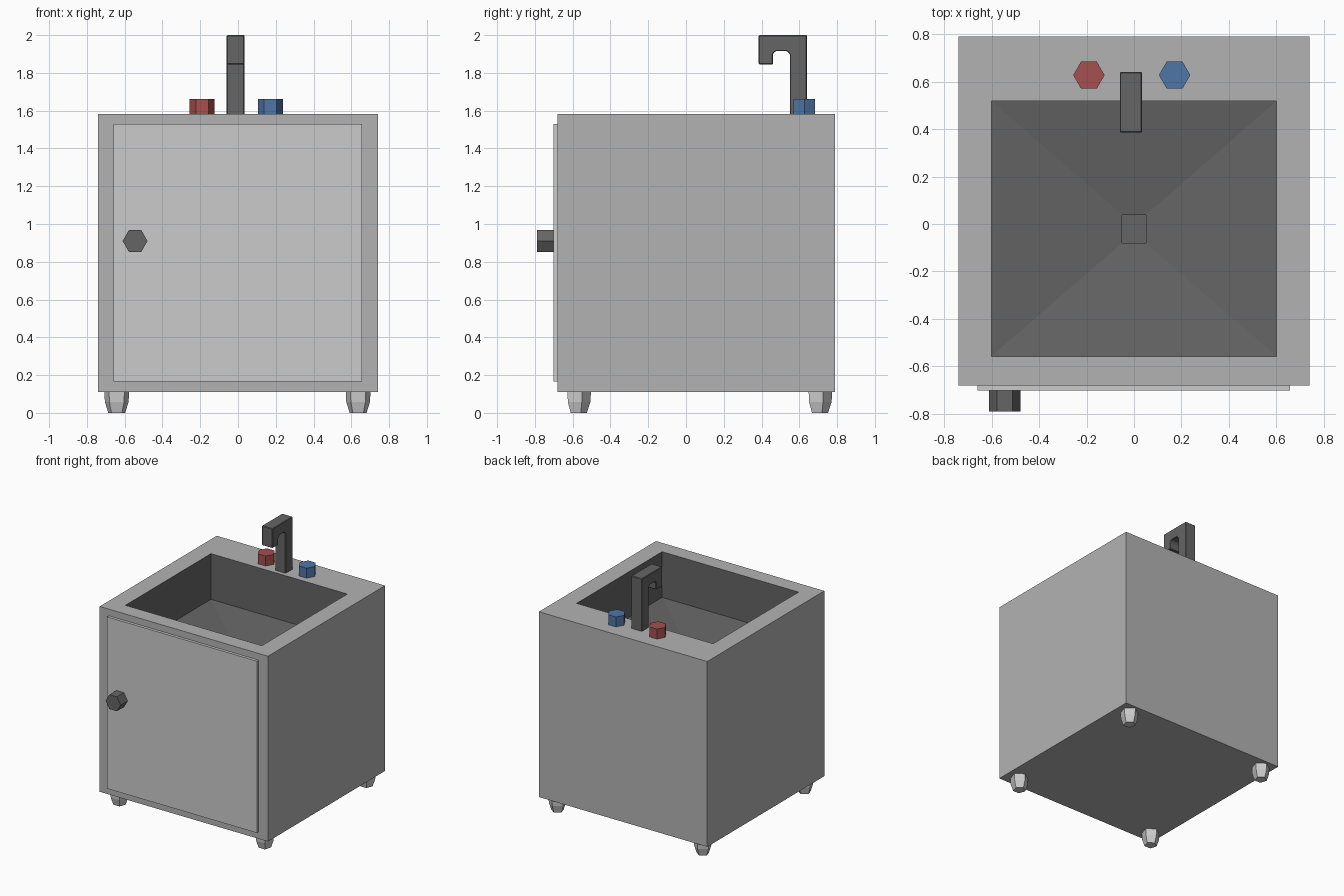
import bpy, bmesh
from math import cos, sin, tau

if "Cube" in bpy.data.objects:
    bpy.data.objects.remove(bpy.data.objects["Cube"])


def material(name, rgb):
    m = bpy.data.materials.new(name)
    m.diffuse_color = (*rgb, 1)
    m.use_nodes = True
    m.node_tree.nodes["Principled BSDF"].inputs["Base Color"].default_value = m.diffuse_color
    return m


DARK = material("dark_metal", (0.13, 0.13, 0.13))
RED = material("hot_red", (0.38, 0.08, 0.08))
BLUE = material("cold_blue", (0.08, 0.18, 0.38))


def loft(name, rings, mat=None):
    """Skin a list of equal-length point rings and cap both ends."""
    bm = bmesh.new()
    loops = [[bm.verts.new(p) for p in ring] for ring in rings]
    for a, b in zip(loops, loops[1:]):
        for i in range(len(a)):
            j = (i + 1) % len(a)
            bm.faces.new((a[i], a[j], b[j], b[i]))
    bm.faces.new(loops[0])
    bm.faces.new(loops[-1])
    bmesh.ops.recalc_face_normals(bm, faces=bm.faces)
    me = bpy.data.meshes.new(name)
    bm.to_mesh(me)
    bm.free()
    ob = bpy.data.objects.new(name, me)
    bpy.context.collection.objects.link(ob)
    if mat:
        me.materials.append(mat)
    return ob


def rect(x0, x1, y0, y1, z):
    return [(x0, y0, z), (x1, y0, z), (x1, y1, z), (x0, y1, z)]


def ngon(x, y, z, r, n, turn=0):
    return [(x + r * cos(tau * i / n + turn), y + r * sin(tau * i / n + turn), z)
            for i in range(n)]


def bevel(ob, width):
    m = ob.modifiers.new("bevel", 'BEVEL')
    m.width = width
    m.segments = 1


# Cabinet shell with an open top
RIM = (-0.6, 0.6, -0.557, 0.517)
DRAIN = (-0.05, 0.05, -0.08, 0.038)
cabinet = loft("cabinet", [
    rect(-0.74, 0.74, -0.68, 0.79, 0.11),
    rect(-0.74, 0.74, -0.68, 0.79, 1.583),
    rect(*RIM, 1.583),
    rect(*RIM, 1.22),
    rect(*DRAIN, 1.16),
    rect(*DRAIN, 1.08),
])

# Darker basin: everything inside the rim
cabinet.data.materials.append(material("cabinet_grey", (0.45, 0.45, 0.45)))
cabinet.data.materials.append(DARK)
for f in cabinet.data.polygons:
    c = f.center
    inside = abs(c.x) < 0.65 and -0.6 < c.y < 0.6 and 1.0 < c.z < 1.58
    f.material_index = 1 if inside else 0

# Door and its hexagonal knob
loft("door", [rect(-0.66, 0.657, -0.702, -0.675, z) for z in (0.165, 1.53)])
knob = [[(x, y, z + 0.91) for x, z, _ in ngon(-0.545, 0, 0, 0.066, 6)]
        for y in (-0.79, -0.70)]
loft("door_knob", knob, DARK)

# Hot and cold tap handles
for name, x, mat in (("hot_tap", -0.19, RED), ("cold_tap", 0.171, BLUE)):
    loft(name, [ngon(x, 0.627, z, 0.066, 6) for z in (1.575, 1.662)], mat)

# Hooked faucet: side profile extruded across x
hook = [(0.64, 1.57), (0.64, 2.0), (0.385, 2.0), (0.385, 1.845), (0.46, 1.845),
        (0.46, 1.9), (0.474, 1.915), (0.535, 1.915), (0.55, 1.9), (0.55, 1.57)]
faucet = loft("faucet", [[(x, y, z) for y, z in hook] for x in (-0.06, 0.034)], DARK)
bevel(faucet, 0.004)

# Tapered feet
for side, x in (("left", -0.642), ("right", 0.636)):
    for end, y in (("front", -0.572), ("back", 0.705)):
        turn = tau / 4 if side == "left" else tau / 20
        loft(f"{end}_{side}_foot", [ngon(x, y, z, r, 5, turn) for z, r in
                                    ((0, 0.047), (0.058, 0.066), (0.115, 0.069))])
